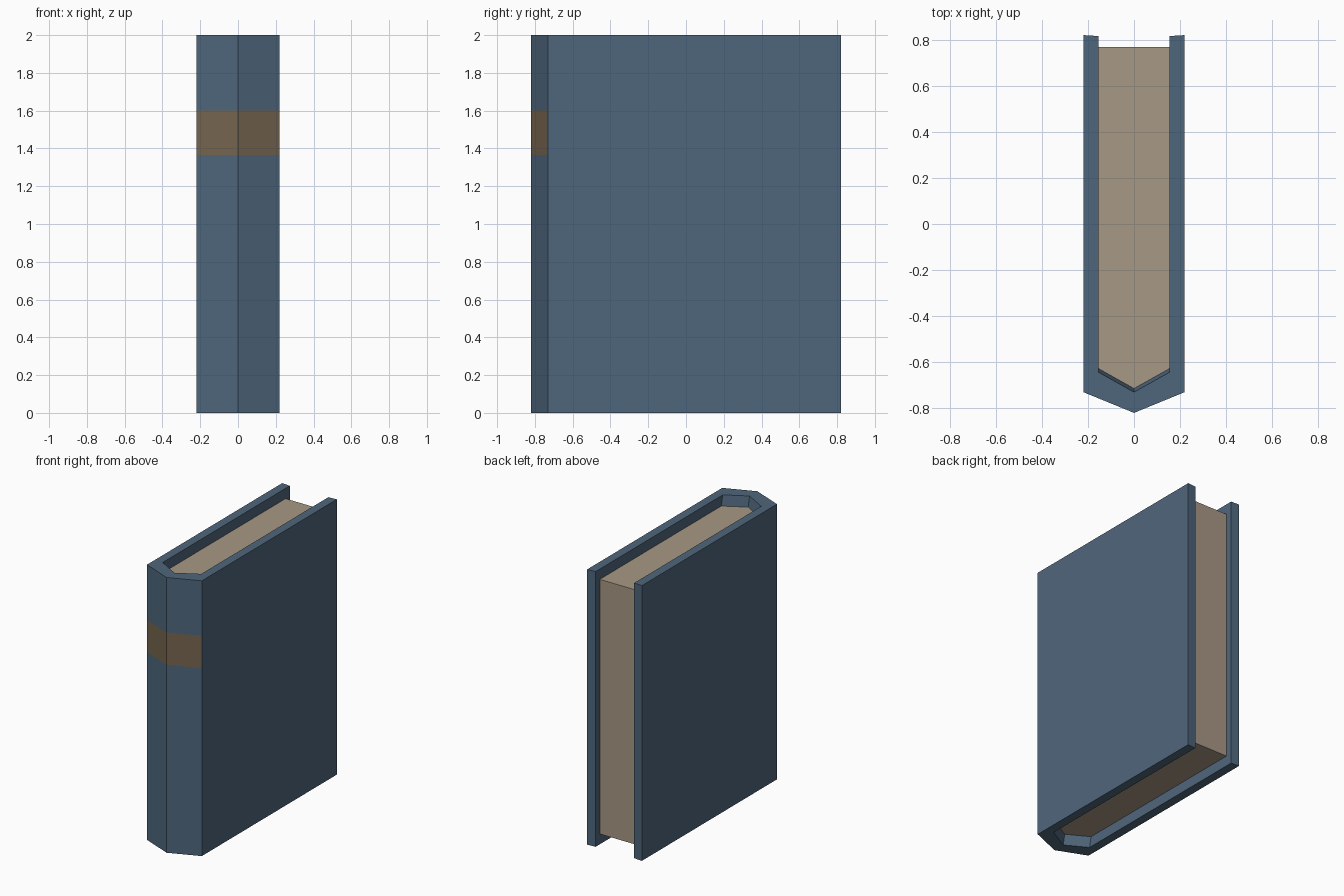
import bpy, bmesh

if "Cube" in bpy.data.objects:
    bpy.data.objects.remove(bpy.data.objects["Cube"])


def material(name, rgb):
    # sRGB bytes to linear diffuse colour
    lin = [((c / 255 + 0.055) / 1.055) ** 2.4 for c in rgb]
    mat = bpy.data.materials.new(name)
    mat.diffuse_color = (*lin, 1)
    mat.use_nodes = True
    mat.node_tree.nodes["Principled BSDF"].inputs["Base Color"].default_value = mat.diffuse_color
    return mat


def loft(name, rings, mats, paint=None):
    """Join equal outlines stacked in z into a closed flat-shaded solid."""
    bm = bmesh.new()
    loops = [[bm.verts.new(p) for p in ring] for ring in rings]
    n = len(loops[0])
    for a, b in zip(loops, loops[1:]):
        for i in range(n):
            j = (i + 1) % n
            bm.faces.new((a[i], a[j], b[j], b[i]))
    bm.faces.new(loops[0][::-1])
    bm.faces.new(loops[-1])
    bmesh.ops.recalc_face_normals(bm, faces=bm.faces)
    if paint:
        for f in bm.faces:
            f.material_index = paint(f)
    mesh = bpy.data.meshes.new(name)
    bm.to_mesh(mesh)
    bm.free()
    for m in mats:
        mesh.materials.append(m)
    obj = bpy.data.objects.new(name, mesh)
    bpy.context.collection.objects.link(obj)
    return obj


blue = material("blue cover", (79, 102, 124))
brown = material("brown label", (117, 101, 79))
cream = material("cream paper", (167, 152, 133))

LOW, HIGH = 0.075, 1.925      # page block bottom and top
BAND = (1.365, 1.6)           # label band on the spine


def cover_ring(z):
    # U-shaped outline; inside of the spine slopes in to meet the pages
    d = 0.016 if LOW <= z <= HIGH else 0
    outer = [(-0.22, 0.82), (-0.22, -0.73), (0, -0.82), (0.22, -0.73), (0.22, 0.82)]
    inner = [(0.155, 0.816), (0.155, -0.643 + d), (0, -0.73 + d),
             (-0.155, -0.643 + d), (-0.155, 0.816)]
    return [(x, y, z) for x, y in outer + inner]


def paint_band(f):
    c = f.calc_center_median()
    return int(BAND[0] < c.z < BAND[1] and c.y < -0.74 and f.normal.y < -0.5)


# Boards and pointed spine with the label band
loft("cover", [cover_ring(z) for z in (0, LOW, *BAND, HIGH, 2)], [blue, brown], paint_band)

# Recessed page block
pages = [(-0.155, 0.768), (-0.155, -0.627), (0, -0.714), (0.155, -0.627), (0.155, 0.768)]
loft("pages", [[(x, y, z) for x, y in pages] for z in (LOW, HIGH)], [cream])
